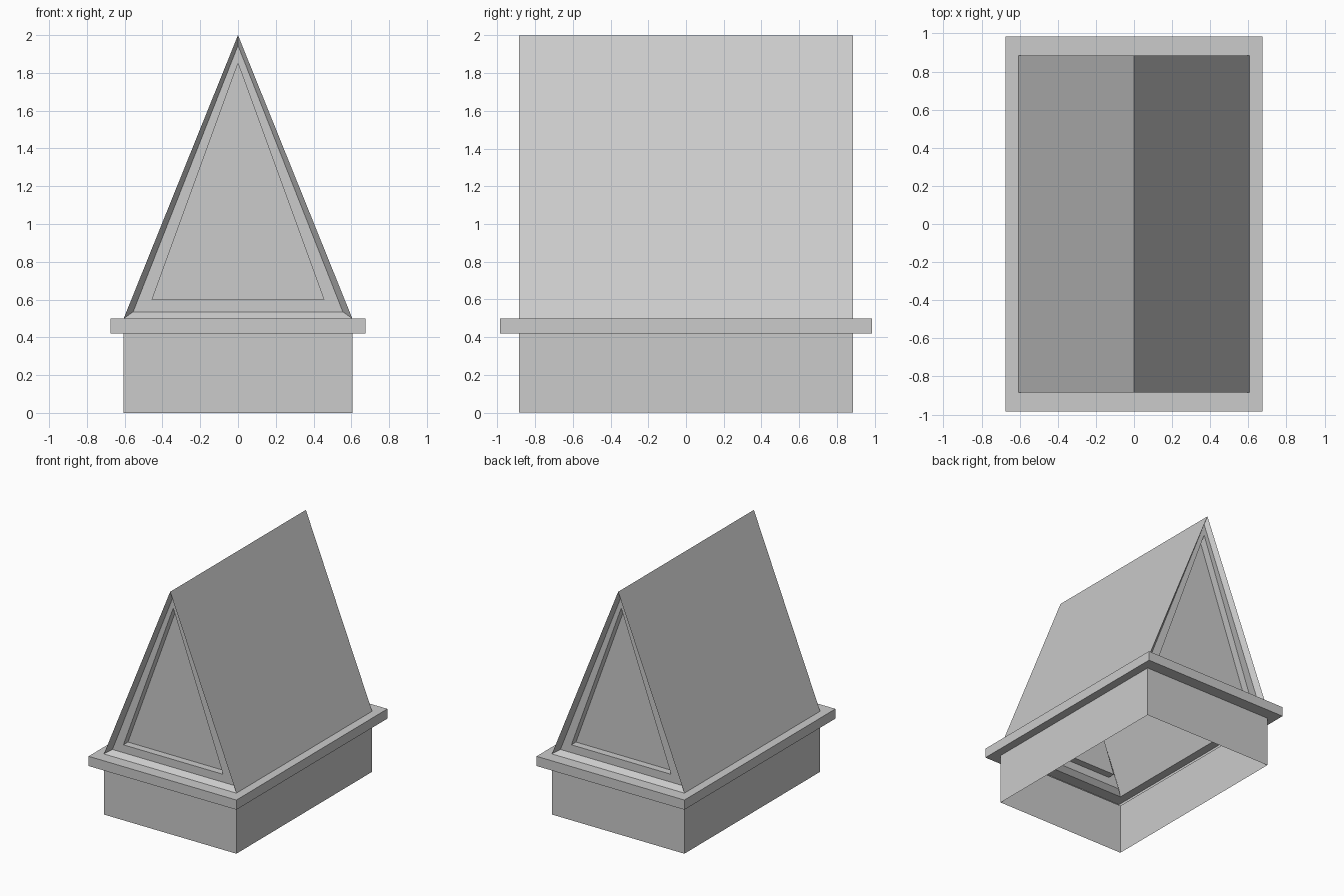
import bpy, bmesh

if "Cube" in bpy.data.objects:
    bpy.data.objects.remove(bpy.data.objects["Cube"])

bm = bmesh.new()


def rect(hx, hy, z):
    return [bm.verts.new((x, y, z)) for x, y in
            ((-hx, -hy), (hx, -hy), (hx, hy), (-hx, hy))]


def tri(hx, y, z0, z1):
    return [bm.verts.new(p) for p in ((-hx, y, z0), (hx, y, z0), (0, y, z1))]


def bridge(a, b):
    n = len(a)
    for i in range(n):
        j = (i + 1) % n
        bm.faces.new((a[i], a[j], b[j], b[i]))


HX, HY = 0.605, 0.885      # wall half sizes
TX, TY = 0.675, 0.985      # ledge half sizes

# Open-bottomed base wall and projecting ledge, one continuous shell
rings = [rect(HX, HY, 0), rect(HX, HY, 0.42), rect(TX, TY, 0.42),
         rect(TX, TY, 0.5), rect(HX, HY, 0.5)]
for a, b in zip(rings, rings[1:]):
    bridge(a, b)
fl, fr, br, bl = rings[-1]

# Roof slopes
front_top = bm.verts.new((0, -HY, 2))
back_top = bm.verts.new((0, HY, 2))
bm.faces.new((fr, br, back_top, front_top))
bm.faces.new((bl, fl, front_top, back_top))

# Gable ends: sloped border, flat frame, recessed panel
for s, outer in ((-1, [fl, fr, front_top]), (1, [bl, br, back_top])):
    loops = [outer,
             tri(0.555, s * (HY - 0.04), 0.535, 1.945),
             tri(0.455, s * (HY - 0.04), 0.60, 1.85),
             tri(0.455, s * (HY - 0.10), 0.60, 1.85)]
    for a, b in zip(loops, loops[1:]):
        bridge(a, b)
    bm.faces.new(loops[-1])

bmesh.ops.recalc_face_normals(bm, faces=bm.faces[:])
mesh = bpy.data.meshes.new("gabled_roof_cap")
bm.to_mesh(mesh)
bm.free()
bpy.context.collection.objects.link(bpy.data.objects.new("gabled_roof_cap", mesh))
